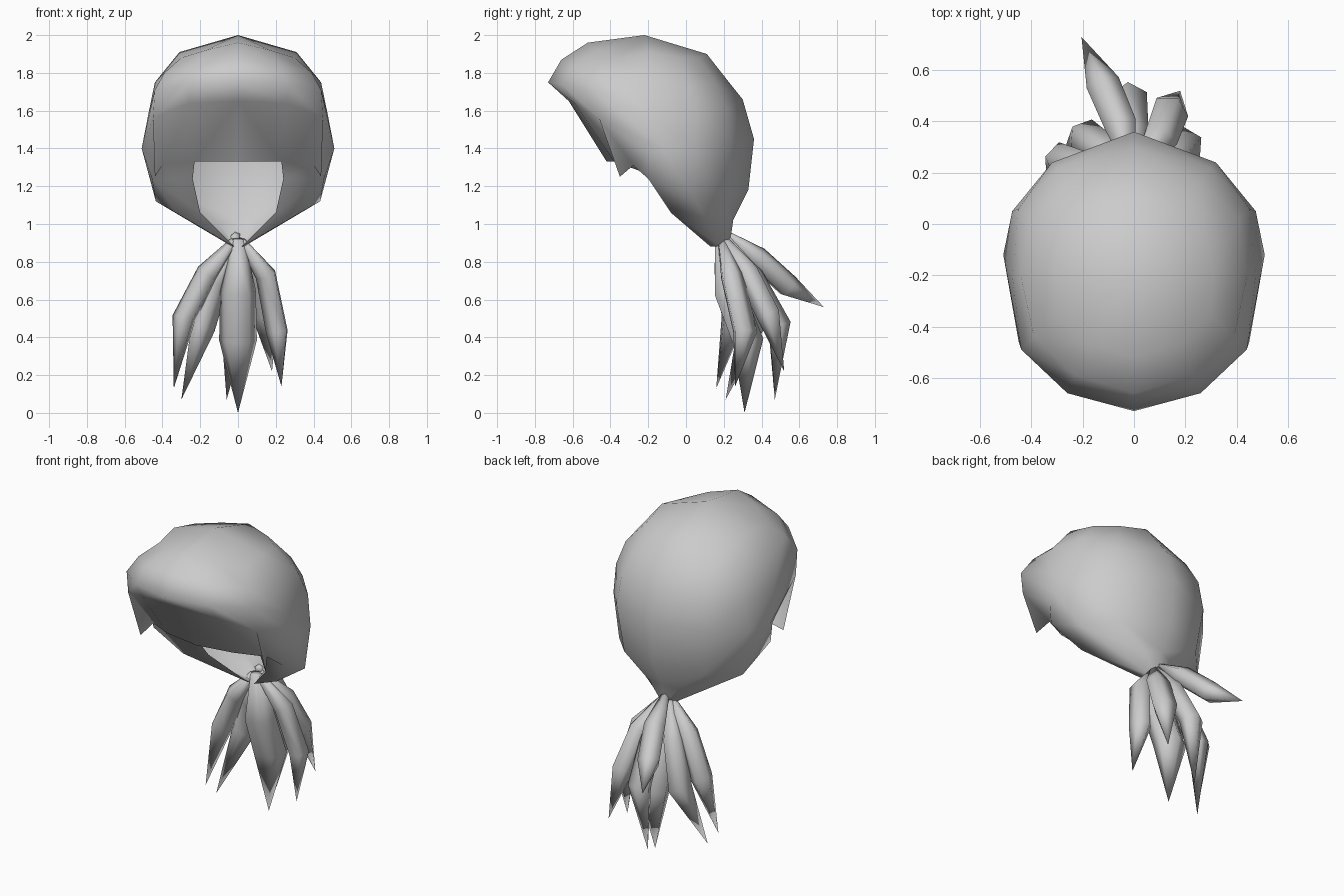
import bpy
import bmesh
import math
from mathutils import Vector

cube = bpy.data.objects.get("Cube")
if cube:
    bpy.data.objects.remove(cube)

hair = bpy.data.materials.new("hair_grey")
hair.use_nodes = True
GREY = (0.6, 0.6, 0.6, 1)
hair.diffuse_color = GREY
hair.node_tree.nodes["Principled BSDF"].inputs["Base Color"].default_value = GREY


def finish(bm, name, angle):
    """Turn a bmesh into a smooth-shaded grey object."""
    bmesh.ops.recalc_face_normals(bm, faces=bm.faces)
    mesh = bpy.data.meshes.new(name)
    bm.to_mesh(mesh)
    bm.free()
    mesh.materials.append(hair)
    ob = bpy.data.objects.new(name, mesh)
    bpy.context.scene.collection.objects.link(ob)
    bpy.ops.object.select_all(action='DESELECT')
    bpy.context.view_layer.objects.active = ob
    ob.select_set(True)
    bpy.ops.object.shade_smooth_by_angle(angle=math.radians(angle))


# Hair cap: rows run from front centre, round the left side, to back centre
rows = [
    [(0, -.52, 1.96), (.17, -.47, 1.92), (.30, -.36, 1.88), (.31, -.20, 1.91),
     (.28, -.03, 1.88), (.16, .07, 1.88), (0, .11, 1.90)],
    [(0, -.66, 1.87), (.23, -.59, 1.84), (.39, -.44, 1.80), (.44, -.21, 1.75),
     (.41, .02, 1.73), (.26, .16, 1.74), (0, .22, 1.76)],
    [(0, -.73, 1.75), (.26, -.66, 1.74), (.44, -.49, 1.71), (.475, -.20, 1.58),
     (.45, .06, 1.59), (.30, .22, 1.61), (0, .30, 1.66)],
    [(0, -.62, 1.65), (.26, -.59, 1.64), (.45, -.46, 1.56), (.51, -.12, 1.40),
     (.475, .05, 1.40), (.32, .24, 1.43), (0, .36, 1.45)],
]
bm = bmesh.new()
grid = [[bm.verts.new(p) for p in row] for row in rows]
top = bm.verts.new((0, -.22, 2.0))
for a, b in zip(grid[0], grid[0][1:]):
    bm.faces.new((top, a, b))
for r, s in zip(grid, grid[1:]):
    for i in range(6):
        bm.faces.new((r[i], s[i], s[i + 1], r[i + 1]))

# Fringe with side points, nape, and panels folded in under the jaw
V = {k: bm.verts.new(p) for k, p in {
    "fringe": (0, -.42, 1.33), "corner": (.23, -.38, 1.33),
    "tip": (.44, -.35, 1.25), "notch": (.40, -.28, 1.31),
    "edge1": (.455, -.20, 1.24), "edge2": (.33, -.08, 1.06),
    "in1": (.24, -.13, 1.24), "in2": (.20, -.01, 1.06), "in3": (.02, .13, .88),
    "side": (.475, -.19, 1.37), "jaw": (.435, .05, 1.12),
    "nape": (.28, .22, 1.14), "back": (0, .33, 1.18),
    "low": (.10, .22, 1.0), "lowback": (0, .25, 1.02),
    "tie": (.03, .19, .88), "tieback": (0, .23, .88)}.items()}
for i in range(7):
    V["r%d" % i] = grid[3][i]
for f in ("r0 r1 corner fringe", "r1 r2 tip notch", "r1 notch in1 corner",
          "r2 r3 side", "r2 side notch tip", "r3 r4 jaw",
          "r3 jaw edge1 side", "side edge1 notch", "jaw edge2 edge1",
          "r4 r5 nape jaw", "r5 r6 back nape", "nape back lowback low",
          "jaw nape low tie", "low lowback tieback tie",
          "notch edge1 in1", "edge1 edge2 in2 in1",
          "jaw tie edge2", "edge2 tie in3 in2"):
    bm.faces.new([V[k] for k in f.split()])
bmesh.ops.mirror(bm, geom=bm.verts[:] + bm.edges[:] + bm.faces[:],
                 axis='X', merge_dist=0.001)
finish(bm, "hair_cap", 110)


def strand(name, root, upper, lower, tip, width, thick):
    """Pointed lock: five-sided flattened rings along a short path."""
    path = [Vector(p) for p in (root, upper, lower, tip)]
    out = Vector((path[2].x, path[2].y - .2, 0)).normalized()
    bm = bmesh.new()
    rings = []
    for i, size in enumerate((.35, .95, 1.0)):
        t = (path[i + 1] - path[max(i - 1, 0)]).normalized()
        side = out.cross(t).normalized()
        face = t.cross(side)
        rings.append([bm.verts.new(path[i]
                      + side * width * size * math.cos(a)
                      + face * thick * size * math.sin(a))
                      for a in (math.pi / 2 + k * math.tau / 5 for k in range(5))])
    end = bm.verts.new(path[3])
    bm.faces.new(rings[0])
    for r, s in zip(rings, rings[1:]):
        for k in range(5):
            bm.faces.new((r[k], r[k - 1], s[k - 1], s[k]))
    for k in range(5):
        bm.faces.new((rings[2][k], rings[2][k - 1], end))
    finish(bm, name, 110)


# Ponytail locks fanning out from the tie
locks = {
    "front_lock": ((0, .18, .92), (0, .22, .64), (0, .32, .38), (0, .31, 0), .105, .09),
    "right_outer_lock": ((-.02, .18, .91), (-.16, .21, .74), (-.285, .25, .50), (-.34, .16, .13), .07, .065),
    "right_inner_lock": ((-.02, .20, .91), (-.11, .28, .70), (-.19, .34, .45), (-.30, .21, .07), .075, .065),
    "left_outer_lock": ((.02, .19, .91), (.15, .24, .73), (.21, .31, .43), (.23, .26, .14), .07, .06),
    "left_back_lock": ((.02, .21, .91), (.10, .33, .74), (.14, .44, .52), (.18, .52, .22), .075, .065),
    "back_lock": ((0, .22, .92), (-.01, .35, .72), (-.02, .49, .47), (-.06, .47, .07), .075, .065),
    "flyaway_lock": ((-.01, .22, .94), (-.05, .38, .82), (-.12, .54, .67), (-.205, .73, .56), .07, .065),
}
for name, args in locks.items():
    strand(name, *args)
